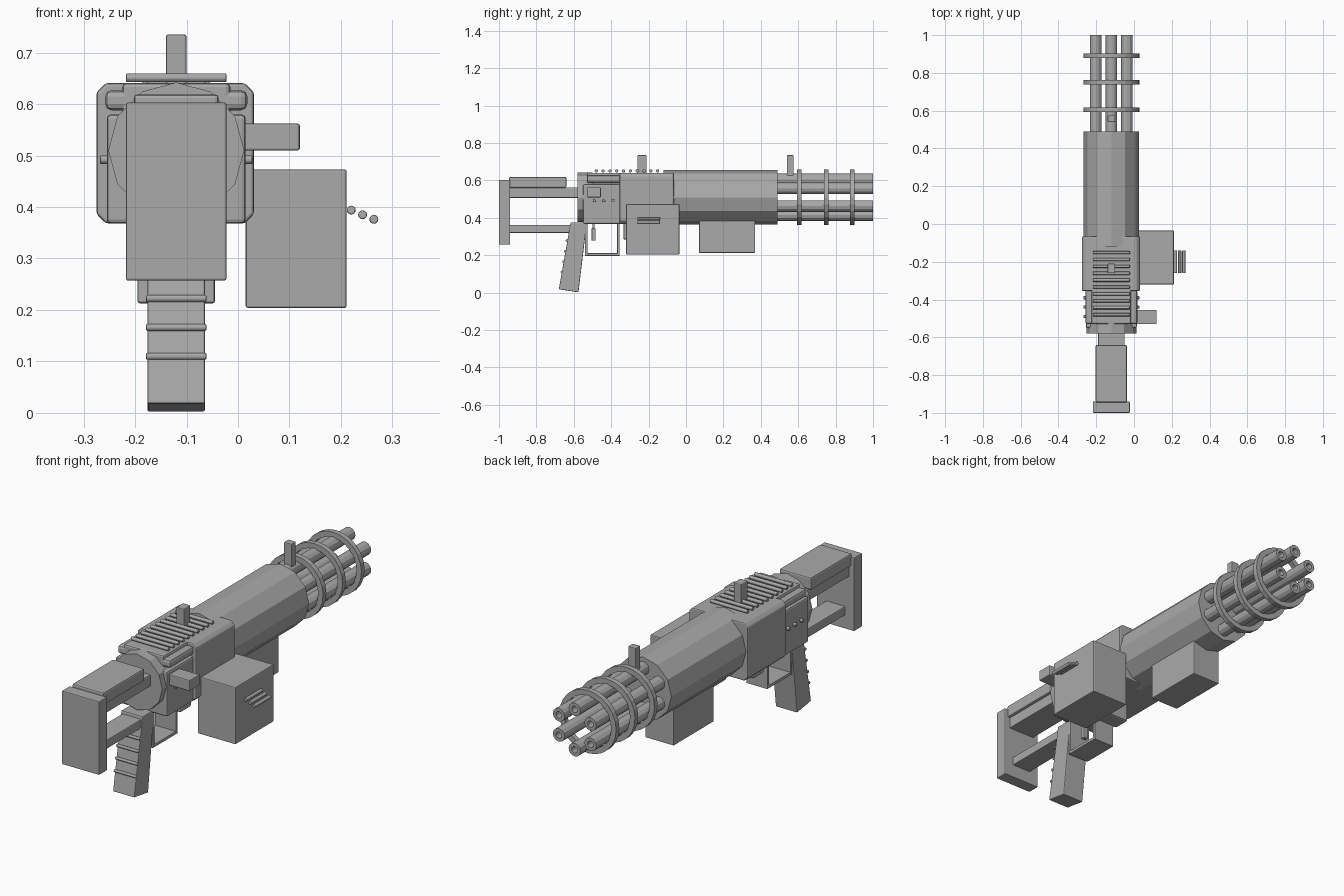
import bpy, bmesh, math
from mathutils import Matrix, Vector

cube = bpy.data.objects.get("Cube")
if cube:
    bpy.data.objects.remove(cube, do_unlink=True)

CX, CZ = -0.12, 0.51          # barrel axis

steel = bpy.data.materials.new("grey_steel")
steel.use_nodes = True
GREY = (0.4, 0.4, 0.4, 1)
steel.diffuse_color = GREY
steel.node_tree.nodes["Principled BSDF"].inputs["Base Color"].default_value = GREY


def finish(name, bm, bevel=0.0):
    bmesh.ops.recalc_face_normals(bm, faces=bm.faces)
    mesh = bpy.data.meshes.new(name)
    bm.to_mesh(mesh)
    bm.free()
    mesh.materials.append(steel)
    obj = bpy.data.objects.new(name, mesh)
    bpy.context.collection.objects.link(obj)
    if bevel:
        mod = obj.modifiers.new("edge_bevel", 'BEVEL')
        mod.width = bevel
        mod.segments = 2
    return obj


def box(name, x, y, z, bevel=0.004):
    """Box from (low, high) pairs on each axis."""
    bm = bmesh.new()
    size = Matrix.Diagonal((x[1] - x[0], y[1] - y[0], z[1] - z[0], 1))
    mid = Vector((sum(x) / 2, sum(y) / 2, sum(z) / 2))
    bmesh.ops.create_cube(bm, size=1, matrix=Matrix.Translation(mid) @ size)
    return finish(name, bm, bevel)


def mid_box(name, width, y, z, bevel=0.004):
    return box(name, (CX - width / 2, CX + width / 2), y, z, bevel)


def extrude(name, outline, axis, lo, hi, bevel=0.0):
    """Outline swept along x (points are y, z) or along y (points are x, z)."""
    bm = bmesh.new()
    place = (lambda p: (lo, *p)) if axis == 'x' else (lambda p: (p[0], lo, p[1]))
    face = bm.faces.new([bm.verts.new(place(p)) for p in outline])
    new = bmesh.ops.extrude_face_region(bm, geom=[face])["geom"]
    step = Vector((hi - lo, 0, 0) if axis == 'x' else (0, hi - lo, 0))
    bmesh.ops.translate(bm, vec=step, verts=[v for v in new if isinstance(v, bmesh.types.BMVert)])
    return finish(name, bm, bevel)


def tube(name, x, z, y, outer, inner, sides):
    """Hollow tube along y made by lathing a rectangular section."""
    bm = bmesh.new()
    section = [(outer, y[0]), (outer, y[1]), (inner, y[1]), (inner, y[0])]
    rings = []
    for i in range(sides):
        a = math.tau * i / sides
        rings.append([bm.verts.new((x + r * math.sin(a), d, z + r * math.cos(a))) for r, d in section])
    for i in range(sides):
        a, b = rings[i], rings[(i + 1) % sides]
        for j in range(4):
            k = (j + 1) % 4
            bm.faces.new((a[j], b[j], b[k], a[k]))
    return finish(name, bm)


def drum(name, radius, y, sides=12):
    pts = [(CX + radius * math.sin(math.tau * i / sides), CZ + radius * math.cos(math.tau * i / sides))
           for i in range(sides)]
    return extrude(name, pts, 'y', *y)


def rod(name, mid, axis, length, radius):
    """Round rod with softened ends."""
    bm = bmesh.new()
    turn = Matrix.Rotation(math.pi / 2, 4, 'Y' if axis == 'x' else 'X')
    bmesh.ops.create_cone(bm, cap_ends=True, segments=10, radius1=radius, radius2=radius,
                          depth=length, matrix=Matrix.Translation(mid) @ turn)
    return finish(name, bm, radius * 0.3)


# Barrel housing and rotating barrel cluster
drum("barrel_housing", 0.147, (-0.12, 0.49))
for i in range(6):
    a = math.tau * i / 6
    tube(f"barrel_{i + 1}", CX + 0.095 * math.sin(a), CZ + 0.095 * math.cos(a),
         (0.48, 1.0), 0.031, 0.015, 12)
for i, y in enumerate((0.605, 0.75, 0.89)):
    tube(f"barrel_ring_{i + 1}", CX, CZ, (y - 0.012, y + 0.012), 0.148, 0.122, 24)

# Sights
mid_box("front_sight", 0.04, (0.54, 0.575), (0.62, 0.735))
mid_box("rear_sight", 0.04, (-0.26, -0.21), (0.63, 0.735))

# Receiver: wide front block, narrower rear block, round end cap
c = 0.018
x0, x1, z0, z1 = -0.275, 0.031, 0.368, 0.641
extrude("receiver_front", [(x0 + c, z0), (x1 - c, z0), (x1, z0 + c), (x1, z1 - c),
                           (x1 - c, z1), (x0 + c, z1), (x0, z1 - c), (x0, z0 + c)],
        'y', -0.355, -0.065, 0.006)
mid_box("receiver_rear", 0.27, (-0.55, -0.34), (0.368, 0.58), 0.008)
mid_box("receiver_lid", 0.21, (-0.53, -0.34), (0.56, 0.641), 0.008)
drum("rear_cap", 0.132, (-0.58, -0.5))
for side, s in (("left", 1), ("right", -1)):
    mx = CX + s * 0.108
    box(f"{side}_lid_rail", (mx - 0.03, mx + 0.03), (-0.53, -0.35), (0.588, 0.627), 0.012)
    for i, y in enumerate((-0.49, -0.44, -0.39)):
        rod(f"{side}_rivet_{i + 1}", (CX + s * 0.138, y, 0.492), 'x', 0.02, 0.009)

# Cooling ribs on top
for i in range(10):
    rod(f"cooling_rib_{i + 1}", (CX, -0.48 + i * 0.0365, 0.651), 'x', 0.195, 0.009)

# Side handle and ammunition box with its three grip rods
box("charging_handle", (0.0, 0.12), (-0.53, -0.455), (0.51, 0.562))
box("ammo_box", (0.015, 0.211), (-0.32, -0.035), (0.204, 0.473))
for i in range(3):
    rod(f"ammo_rod_{i + 1}", (0.22 + i * 0.022, -0.2, 0.394 - i * 0.009), 'y', 0.12, 0.009)

# Fore grip
mid_box("fore_grip", 0.15, (0.07, 0.37), (0.213, 0.42))

# Pistol grip with ridges on its back edge
extrude("pistol_grip", [(-0.68, 0.018), (-0.575, 0.002), (-0.53, 0.375), (-0.617, 0.375)],
        'x', CX - 0.056, CX + 0.056, 0.004)
for i in range(4):
    z = 0.11 + i * 0.056
    rod(f"grip_ridge_{i + 1}", (CX, -0.664 + (z - 0.11) * 0.16, z), 'x', 0.117, 0.007)

# Trigger guard and trigger
mid_box("guard_bottom", 0.11, (-0.54, -0.355), (0.197, 0.211), 0.002)
mid_box("guard_front", 0.11, (-0.368, -0.355), (0.2, 0.375), 0.002)
mid_box("guard_back", 0.11, (-0.54, -0.527), (0.2, 0.375), 0.002)
mid_box("trigger", 0.025, (-0.505, -0.483), (0.278, 0.345))
mid_box("trigger_hanger", 0.02, (-0.5, -0.488), (0.34, 0.375), 0)
mid_box("magazine_catch", 0.11, (-0.335, -0.25), (0.283, 0.375), 0.01)

# Shoulder stock
mid_box("butt_plate", 0.195, (-1.0, -0.94), (0.257, 0.603))
mid_box("cheek_rest", 0.165, (-0.945, -0.64), (0.56, 0.619), 0.007)
mid_box("stock_upper_bar", 0.14, (-0.945, -0.56), (0.507, 0.562))
mid_box("stock_lower_bar", 0.1, (-0.945, -0.565), (0.32, 0.362))
